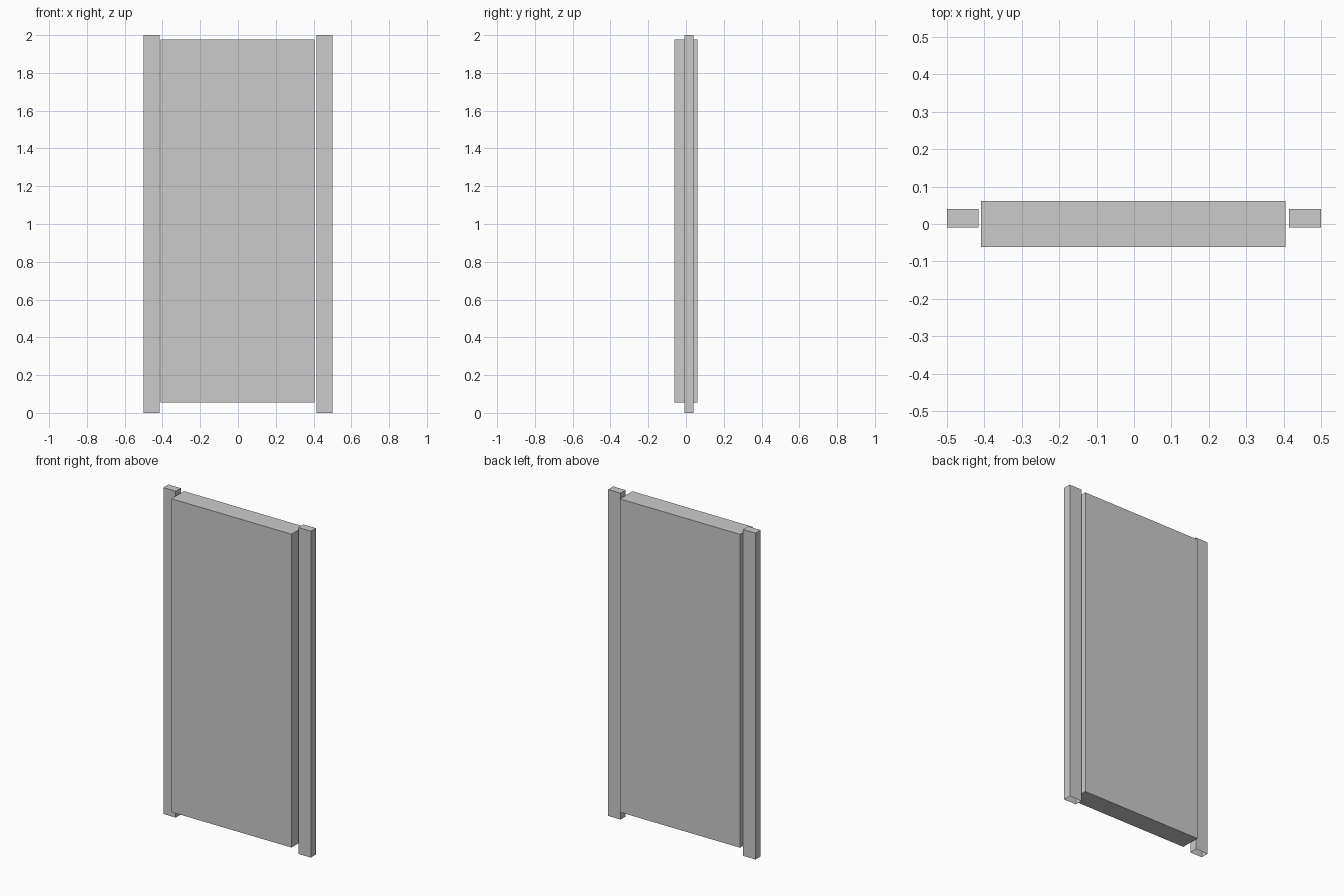
import bpy, bmesh
from mathutils import Vector

if "Cube" in bpy.data.objects:
    bpy.data.objects.remove(bpy.data.objects["Cube"])


def box(name, lo, hi, open_bottom=False):
    lo, hi = Vector(lo), Vector(hi)
    bm = bmesh.new()
    bmesh.ops.create_cube(bm, size=1)
    bmesh.ops.scale(bm, vec=hi - lo, verts=bm.verts)
    bmesh.ops.translate(bm, vec=(lo + hi) / 2, verts=bm.verts)
    if open_bottom:
        bm.normal_update()
        bottom = [f for f in bm.faces if f.normal.z < -0.9]
        bmesh.ops.delete(bm, geom=bottom, context='FACES_ONLY')
    mesh = bpy.data.meshes.new(name)
    bm.to_mesh(mesh)
    bm.free()
    obj = bpy.data.objects.new(name, mesh)
    bpy.context.collection.objects.link(obj)
    return obj


# Thick central slab, raised off the ground
box("panel", (-0.409, -0.061, 0.056), (0.405, 0.061, 1.976))

# Thin side posts, open underneath
box("left_post", (-0.5, -0.009, 0), (-0.416, 0.04, 2), open_bottom=True)
box("right_post", (0.415, -0.009, 0), (0.5, 0.04, 2), open_bottom=True)
